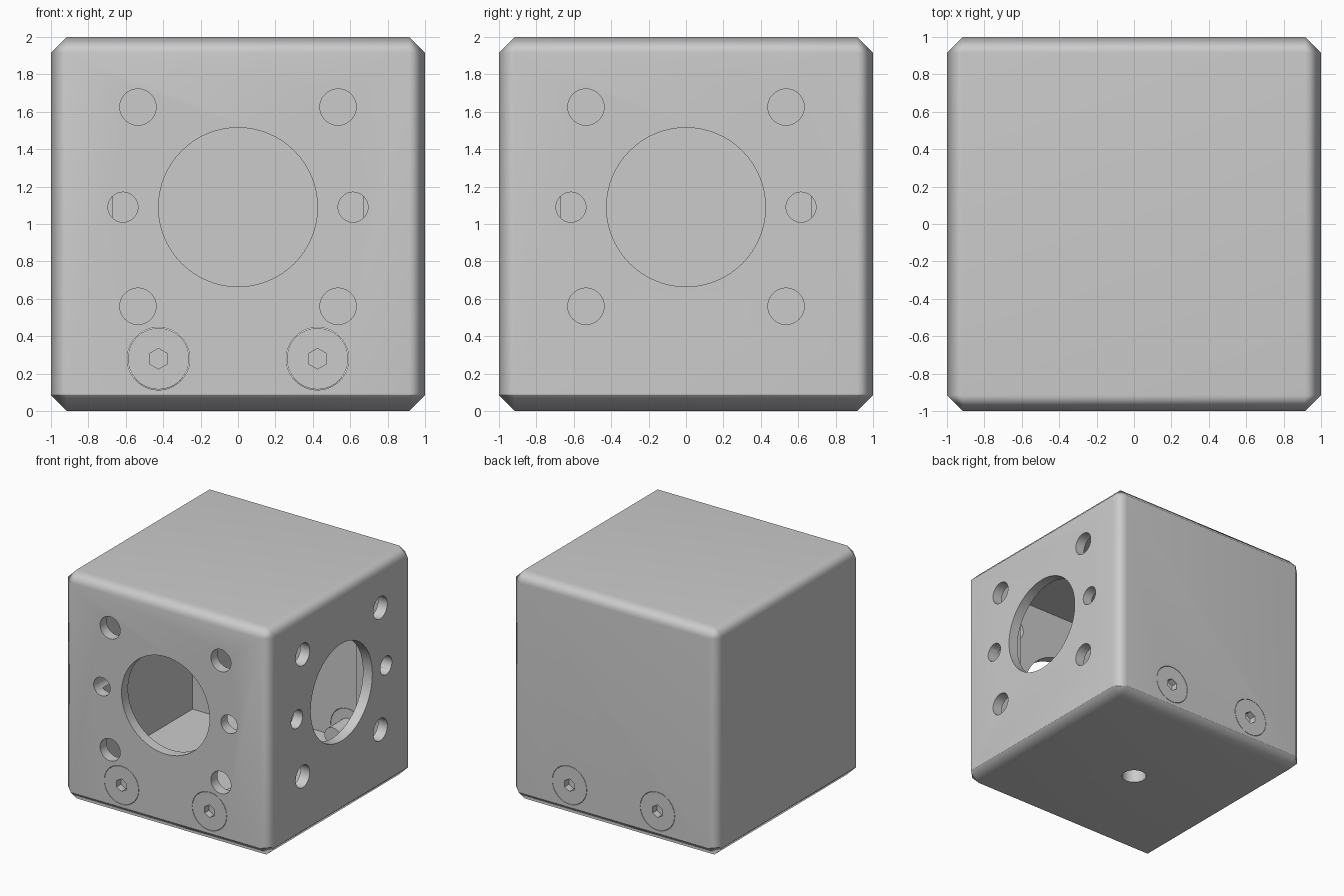
import bpy, bmesh
from math import radians, pi
from mathutils import Matrix

if "Cube" in bpy.data.objects:
    bpy.data.objects.remove(bpy.data.objects["Cube"])

SEAM, WALL, POST, CHAMFER = 0.09, 0.91, 0.67, 0.085


def make(name, bm):
    bmesh.ops.recalc_face_normals(bm, faces=bm.faces)
    mesh = bpy.data.meshes.new(name)
    bm.to_mesh(mesh)
    bm.free()
    ob = bpy.data.objects.new(name, mesh)
    bpy.context.collection.objects.link(ob)
    return ob


def shell_part(name, keep_top):
    """Chamfered cube split at the seam, keeping one side."""
    bm = bmesh.new()
    bmesh.ops.create_cube(bm, size=2, matrix=Matrix.Translation((0, 0, 1)))
    bmesh.ops.bevel(bm, geom=bm.edges[:], offset=CHAMFER, segments=1, affect='EDGES')
    bmesh.ops.bisect_plane(bm, geom=bm.verts[:] + bm.edges[:] + bm.faces[:],
                           plane_co=(0, 0, SEAM), plane_no=(0, 0, 1),
                           clear_inner=keep_top, clear_outer=not keep_top)
    bmesh.ops.holes_fill(bm, edges=[e for e in bm.edges if e.is_boundary])
    return make(name, bm)


def rod(name, radius, axis, center, length, sides=64):
    """Cylinder along x, y or z."""
    rot = {'x': Matrix.Rotation(pi / 2, 4, 'Y'), 'y': Matrix.Rotation(pi / 2, 4, 'X'),
           'z': Matrix.Identity(4)}[axis]
    bm = bmesh.new()
    bmesh.ops.create_cone(bm, cap_ends=True, segments=sides, radius1=radius, radius2=radius,
                          depth=length, matrix=Matrix.Translation(center) @ rot)
    return make(name, bm)


def plus_prism(name, w, p, z0, z1):
    """Cross-shaped prism: a square with its four corners notched."""
    pts = [(p, -w), (p, -p), (w, -p), (w, p), (p, p), (p, w),
           (-p, w), (-p, p), (-w, p), (-w, -p), (-p, -p), (-p, -w)]
    bm = bmesh.new()
    face = bm.faces.new([bm.verts.new((x, y, z0)) for x, y in pts])
    top = bmesh.ops.extrude_face_region(bm, geom=[face])['geom']
    bmesh.ops.translate(bm, vec=(0, 0, z1 - z0),
                        verts=[v for v in top if isinstance(v, bmesh.types.BMVert)])
    return make(name, bm)


def boolean(ob, other, operation='DIFFERENCE'):
    mod = ob.modifiers.new("boolean", 'BOOLEAN')
    mod.operation, mod.object, mod.solver = operation, other, 'EXACT'
    bpy.context.view_layer.objects.active = ob
    bpy.ops.object.modifier_apply(modifier=mod.name)
    bpy.data.objects.remove(other)


def smooth(ob, angle=50):
    bpy.ops.object.select_all(action='DESELECT')
    ob.select_set(True)
    bpy.context.view_layer.objects.active = ob
    bpy.ops.object.shade_smooth_by_angle(angle=radians(angle))
    mod = ob.modifiers.new("flat_faces", 'WEIGHTED_NORMAL')
    mod.keep_sharp = True


# Hollow housing with corner posts inside
housing = shell_part("housing", True)
boolean(housing, plus_prism("cavity", WALL, POST, 0, WALL + 1))

# Large opening and six small holes, on the front and right walls
holes = [(0, 1.09, 0.425)]
for s in (-1, 1):
    holes += [(s * 0.535, 1.625, 0.097), (s * 0.615, 1.09, 0.08), (s * 0.535, 0.56, 0.097)]
for u, z, r in holes:
    boolean(housing, rod("cutter", r, 'y', (u, -1, z), 0.4))
    boolean(housing, rod("cutter", r, 'x', (1, u, z), 0.4))

# Base plate with raised floor and a central mounting hole
base = shell_part("base_plate", False)
boolean(base, plus_prism("floor", WALL - 0.005, POST - 0.005, 0.05, 0.18), 'UNION')
boolean(base, rod("cutter", 0.1, 'z', (0, 0, 0), 0.3))
smooth(base)

# Flush hex-socket screws, two on the front and two on the back
for side, label in ((-1, "front"), (1, "back")):
    for sx in (-1, 1):
        x, z = sx * 0.425, 0.28
        boolean(housing, rod("cutter", 0.167, 'y', (x, side, z), 0.3))
        screw = rod(f"{label}_screw", 0.164, 'y', (x, side * 0.955, z), 0.09)
        boolean(screw, rod("shaft", 0.08, 'y', (x, side * 0.82, z), 0.24), 'UNION')
        boolean(screw, rod("socket", 0.055, 'y', (x, side, z), 0.12, 6))
        smooth(screw, 40)
smooth(housing)
